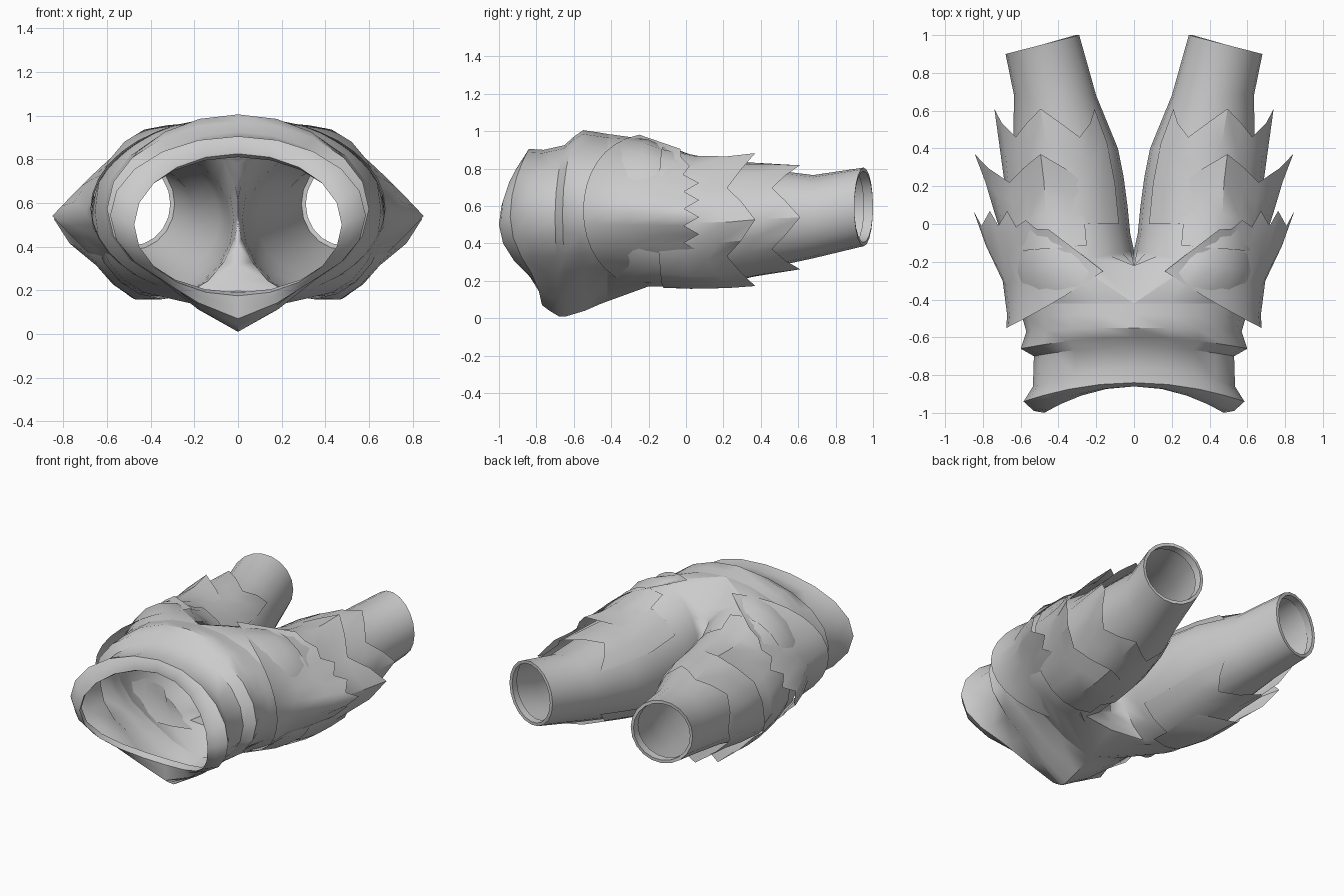
import bpy
from math import sin, cos, pi, radians

if "Cube" in bpy.data.objects:
    bpy.data.objects.remove(bpy.data.objects["Cube"])

N = 20


def grid(name, rows, closed=True, mirror=False, angle=40):
    """Skin a list of equal-length point rows into a surface."""
    n = len(rows[0])
    verts = [p for r in rows for p in r]
    faces = []
    for i in range(len(rows) - 1):
        for j in range(n if closed else n - 1):
            k = (j + 1) % n
            faces.append((i * n + j, i * n + k, (i + 1) * n + k, (i + 1) * n + j))
    me = bpy.data.meshes.new(name)
    me.from_pydata(verts, [], faces)
    ob = bpy.data.objects.new(name, me)
    bpy.context.collection.objects.link(ob)
    if mirror:
        ob.modifiers.new("mirror", 'MIRROR')
    bpy.ops.object.select_all(action='DESELECT')
    bpy.context.view_layer.objects.active = ob
    ob.select_set(True)
    bpy.ops.object.shade_smooth_by_angle(angle=radians(angle))
    return ob


# ---- waist and hips: rings bent forward at the sides, with a peak underneath
def waist_ring(y_side, y_top, y_bot, hx, zt, zb, dip):
    pts = []
    for j in range(N):
        a = 2 * pi * j / N
        s = sin(a)
        x = hx * cos(a)
        z = (zt + zb) / 2 + (zt - zb) / 2 * s
        y = y_side + ((y_top if s > 0 else y_bot) - y_side) * s * s
        if s < 0:
            z -= dip * max(0, 1 - abs(x) / 0.36)
        pts.append((x, y, z))
    return pts


WAIST = [
    (-.96, -.83, -.72, .49, .81, .19, 0),
    (-1.0, -.86, -.77, .475, .825, .175, 0),
    (-.99, -.86, -.77, .53, .87, .18, .05),
    (-.94, -.84, -.77, .585, .905, .18, .11),
    (-.86, -.76, -.73, .535, .90, .18, .14),
    (-.70, -.65, -.68, .53, .925, .18, .17),
    (-.66, -.60, -.64, .60, .97, .175, .165),
    (-.57, -.55, -.54, .57, 1.005, .17, .13),
    (-.50, -.48, -.46, .59, .995, .17, .095),
    (-.42, -.42, -.42, .61, .985, .17, .08),
]
grid("hips", [waist_ring(*w) for w in WAIST])

# ---- legs: y, slant, inner x, outer x, top z, bottom z
LEG = [
    (-.20, -.06, .0, .655, .955, .17),
    (-.05, 0, .02, .67, .885, .17),
    (.10, 0, .035, .655, .83, .18),
    (.25, 0, .055, .64, .81, .22),
    (.40, 0, .085, .64, .80, .26),
    (.68, 0, .20, .635, .765, .32),
    (.95, -.05, .29, .68, .805, .385),
]


def leg_point(y, a, grow=0.0):
    """Point on the leg surface at length y and angle a, pushed out by grow."""
    y = min(max(y, LEG[0][0]), LEG[-1][0])
    for p, q in zip(LEG, LEG[1:]):
        if y <= q[0]:
            break
    t = (y - p[0]) / (q[0] - p[0])
    _, sl, xi, xo, zt, zb = (u + (v - u) * t for u, v in zip(p, q))
    x = (xi + xo) / 2 + ((xo - xi) / 2 + grow) * cos(a)
    z = (zt + zb) / 2 + ((zt - zb) / 2 + grow) * sin(a)
    return (max(x, 0), y + sl * cos(a), z)


angles = [2 * pi * j / N for j in range(N)]
# first ring is half of the hip opening, closed by the crotch wall
hip_edge = waist_ring(*WAIST[-1])
split = []
for j, a in enumerate(angles):
    if cos(a) > -1e-6:
        split.append(hip_edge[j])
    else:
        split.append((0, -.22, .51 + .33 * sin(a)))
rows = [split] + [[leg_point(k[0], a) for a in angles] for k in LEG]
rows.append([leg_point(.95, a, -.02) for a in angles])
rows.append([(x, y - .05, z) for x, y, z in rows[-1]])
grid("leg", rows, mirror=True)


# ---- jagged cuffs: sheets lying on the leg that end in a row of points
def cuff(name, y0, valley, tip, period, span, lift, side):
    m = round(2 * span / (period / 4))
    rows = []
    for f in (0, .35, .7, 1):
        row = []
        for j in range(m + 1):
            deg = -span + 2 * span * j / m
            a = radians(deg)
            w = abs(((deg / period) % 1) - .5) * 2          # 1 at a tip
            y = y0 + (valley + (tip - valley) * w - y0) * f
            out = side * max(0, cos(a)) ** 3
            edge = max(0, 1 - max(0, abs(deg) - span * .7) / (span * .3))
            x, yy, z = leg_point(y, a, .008 + (lift * w + .01) * f * edge)
            row.append((x + out * f, yy, z))
        rows.append(row)
    grid(name, rows, closed=False, mirror=True, angle=30)


cuff("lower_cuff", .0, .46, .61, 72, 144, .04, .045)
cuff("middle_cuff", -.12, .22, .37, 70, 105, .085, .10)

# ---- flared hip guards: diamond section with a zigzag rear edge
rows = []
M = 16
for f in (0, .12, .4, .7, 1):
    row = []
    for j in range(M + 1):
        u = -1 + 2 * j / M
        a = u * radians(78)
        c = cos(a)
        # front edge wraps the hip diagonally
        sx, sy, sz = .645 * c + .03, -.55 + .30 * u * u, .575 + .415 * sin(a)
        # rear edge stands clear of the leg
        inner = max(0, 1 - abs(u))
        ex = .45 + .40 * inner ** .85
        ez = .54 + .365 * u
        ey = -.03 + (.10 if j % 2 == 0 else .02) * min(1, inner * 2)
        bend = -.05 * sin(pi * min(1, f * 1.3)) * c ** 2
        row.append((sx + (ex - sx) * f + bend, sy + (ey - sy) * f, sz + (ez - sz) * f))
    rows.append(row)
grid("hip_guard", rows, closed=False, mirror=True, angle=45)
